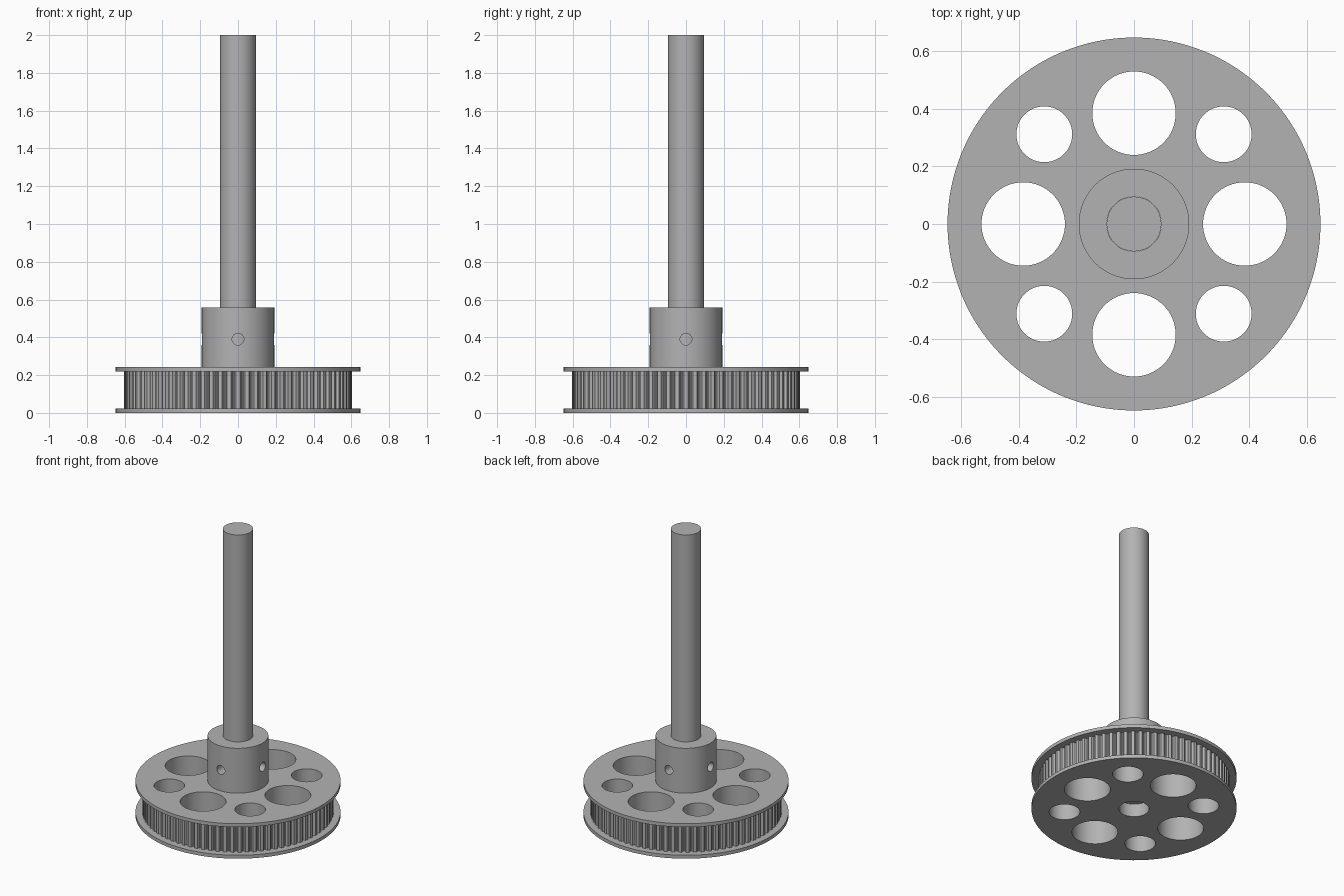
import bpy
import bmesh
from math import sin, cos, pi, radians
from mathutils import Matrix, Vector

if "Cube" in bpy.data.objects:
    bpy.data.objects.remove(bpy.data.objects["Cube"], do_unlink=True)

steel = bpy.data.materials.new("grey steel")
steel.use_nodes = True
GREY = (0.45, 0.45, 0.45, 1)
steel.diffuse_color = GREY
steel.node_tree.nodes["Principled BSDF"].inputs["Base Color"].default_value = GREY

FLANGE_R, TOOTH_R, HUB_R, BORE_R = 0.648, 0.604, 0.192, 0.0955
FLANGE_T, PULLEY_H, HUB_TOP = 0.024, 0.244, 0.557
TEETH = 80


def circle(radius, count=96):
    return [(radius * cos(2 * pi * i / count), radius * sin(2 * pi * i / count))
            for i in range(count)]


def add_prism(bm, outline, z0, z1, matrix=Matrix()):
    """Extrude a closed outline between two heights."""
    rings = [[bm.verts.new(matrix @ Vector((x, y, z))) for x, y in outline]
             for z in (z0, z1)]
    n = len(outline)
    bm.faces.new(rings[0][::-1])
    bm.faces.new(rings[1])
    for i in range(n):
        j = (i + 1) % n
        bm.faces.new((rings[0][i], rings[0][j], rings[1][j], rings[1][i]))


def make_object(name, bm):
    bmesh.ops.recalc_face_normals(bm, faces=bm.faces)
    mesh = bpy.data.meshes.new(name)
    bm.to_mesh(mesh)
    bm.free()
    mesh.materials.append(steel)
    obj = bpy.data.objects.new(name, mesh)
    bpy.context.collection.objects.link(obj)
    return obj


def prism(name, outline, z0, z1):
    bm = bmesh.new()
    add_prism(bm, outline, z0, z1)
    return make_object(name, bm)


def activate(obj):
    bpy.ops.object.select_all(action='DESELECT')
    obj.select_set(True)
    bpy.context.view_layer.objects.active = obj


def cut(obj, cutter):
    mod = obj.modifiers.new("holes", 'BOOLEAN')
    mod.operation = 'DIFFERENCE'
    mod.solver = 'EXACT'
    mod.object = cutter
    activate(obj)
    bpy.ops.object.modifier_apply(modifier=mod.name)


# Toothed rim outline: flat lands with rounded grooves
teeth = []
pitch = 2 * pi / TEETH
for t in range(TEETH):
    for frac, depth in ((-0.29, 0), (-0.22, 0.008), (-0.12, 0.016), (0, 0.018),
                        (0.12, 0.016), (0.22, 0.008), (0.29, 0)):
        a, r = (t + 0.5 + frac) * pitch, TOOTH_R - depth
        teeth.append((r * cos(a), r * sin(a)))

rim_top = PULLEY_H - FLANGE_T
lower_flange = prism("lower_flange", circle(FLANGE_R, 128), 0, FLANGE_T)
toothed_rim = prism("toothed_rim", teeth, FLANGE_T, rim_top)
upper_flange = prism("upper_flange", circle(FLANGE_R, 128), rim_top, PULLEY_H)
hub = prism("hub", circle(HUB_R), PULLEY_H, HUB_TOP)
shaft = prism("shaft", circle(0.095), 0.09, 2)

# Vertical holes: bore, four large and four small lightening holes
bm = bmesh.new()
add_prism(bm, circle(BORE_R), -0.1, 1)
for k in range(8):
    dist, radius = ((0.385, 0.145), (0.441, 0.097))[k % 2]
    a = k * pi / 4
    add_prism(bm, circle(radius, 64), -0.1, 1,
              Matrix.Translation((dist * cos(a), dist * sin(a), 0)))
hole_cutter = make_object("hole_cutter", bm)

# Radial set screw holes through the hub wall
bm = bmesh.new()
for k in range(4):
    place = (Matrix.Translation((0, 0, 0.39)) @ Matrix.Rotation(k * pi / 2, 4, 'Z')
             @ Matrix.Rotation(pi / 2, 4, 'Y'))
    add_prism(bm, circle(0.031, 32), 0.08, 0.3, place)
screw_cutter = make_object("screw_cutter", bm)

for part in (lower_flange, toothed_rim, upper_flange, hub):
    cut(part, hole_cutter)
cut(hub, screw_cutter)
for cutter in (hole_cutter, screw_cutter):
    bpy.data.objects.remove(cutter, do_unlink=True)

for part in (lower_flange, toothed_rim, upper_flange, hub, shaft):
    activate(part)
    bpy.ops.object.shade_smooth_by_angle(angle=radians(25))
